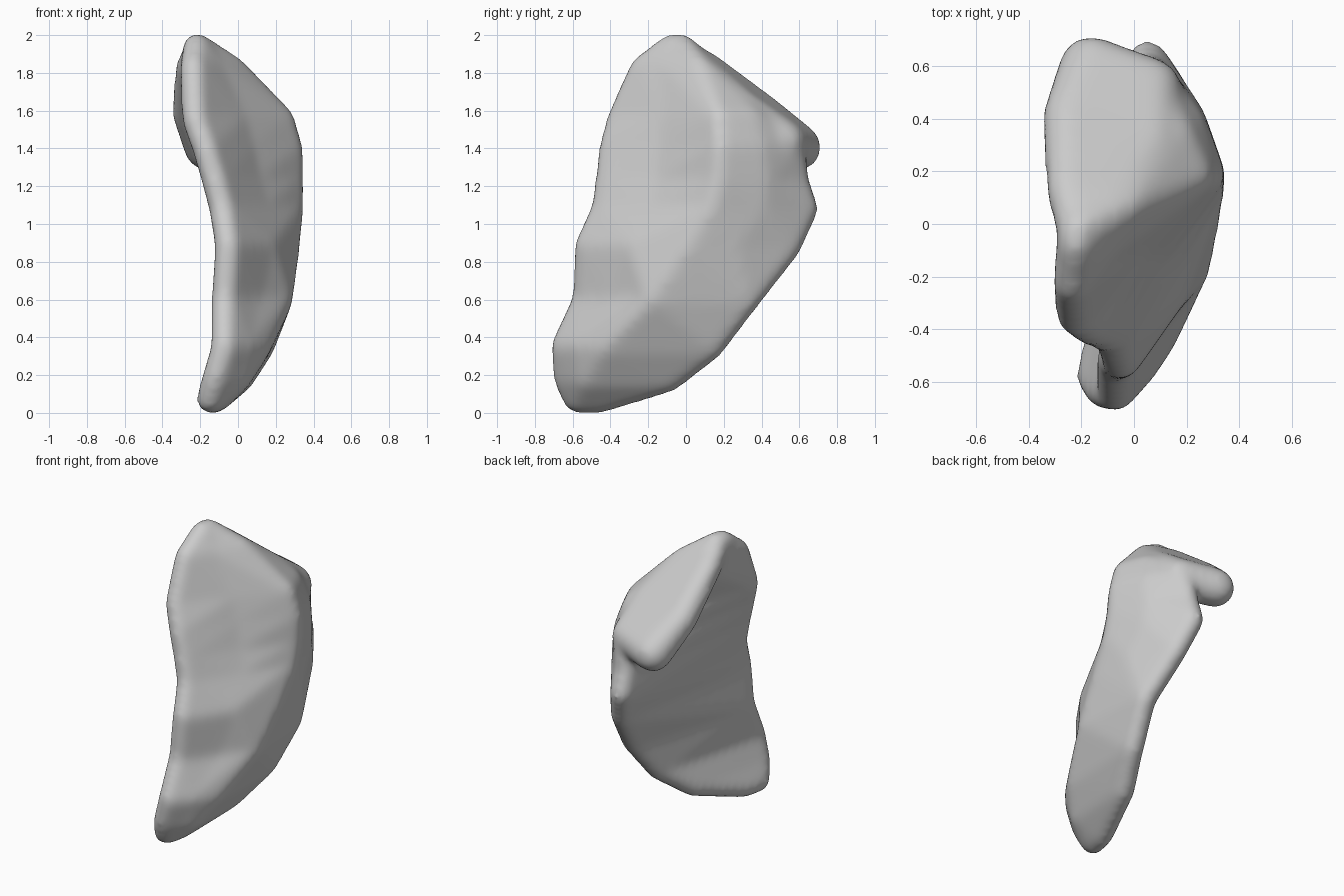
import bpy, bmesh
from mathutils import Vector

cube = bpy.data.objects.get("Cube")
if cube:
    bpy.data.objects.remove(cube)

grey = bpy.data.materials.new("light grey")
grey.use_nodes = True
colour = (0.6, 0.6, 0.6, 1)
grey.diffuse_color = colour
grey.node_tree.nodes["Principled BSDF"].inputs["Base Color"].default_value = colour

# Unit ball used to round every corner
ball = bmesh.new()
bmesh.ops.create_icosphere(ball, subdivisions=3, radius=1)
unit = [v.co.copy() for v in ball.verts]
ball.free()


def add_hull(bm, balls):
    """Add the convex skin around a set of (centre, radius) balls."""
    part = bmesh.new()
    for centre, radius in balls:
        for p in unit:
            part.verts.new(Vector(centre) + p * radius)
    bmesh.ops.convex_hull(part, input=part.verts[:])
    loose = [v for v in part.verts if not v.link_faces]
    bmesh.ops.delete(part, geom=loose, context='VERTS')
    mesh = bpy.data.meshes.new("hull")
    part.to_mesh(mesh)
    part.free()
    bm.from_mesh(mesh)
    bpy.data.meshes.remove(mesh)


# Wedge body: height, dent of the broad face, then thin front edge,
# outer bulge, back edge and an optional shoulder between the last two
levels = [
    (1.935, 0, (-.22, -.08), (-.21, -.02), (-.22, -.03)),
    (1.82, 0, (-.235, -.23), (-.03, .07), (-.2, .1)),
    (1.55, .02, (-.225, -.35), (.23, .18), (.06, .42), (.16, .34)),
    (1.4, .03, (-.17, -.39), (.272, .19), (.07, .56), (.2, .38)),
    (1.23, .02, (-.12, -.41), (.277, .18), (.05, .58), (.2, .4)),
    (1.08, 0, (-.08, -.43), (.275, .14), (.05, .63), (.2, .39)),
    (.88, -.03, (-.05, -.52), (.256, .02), (.11, .54), (.23, .25)),
    (.6, .01, (-.07, -.53), (.218, -.17), (.18, .32)),
    (.35, -.01, (-.07, -.645), (.1, -.42), (.12, .13)),
    (.18, 0, (-.12, -.63), (-.01, -.52), (.01, -.09)),
    (.07, 0, (-.15, -.58), (-.14, -.57), (-.12, -.45)),
]
front_rings, back_rings = [], []
for z, dent, *corners in levels:
    edge, bulge, *rear = [Vector((x, y, z)) for x, y in corners]
    inward = Vector((0, 0, 1)).cross(bulge - edge).normalized()
    middle = (edge + bulge) / 2 + inward * dent
    front_rings.append([(p, .073) for p in (edge, middle, rear[0])])
    back_rings.append([(p, .073) for p in (middle, bulge, *rear)])
bm = bmesh.new()
for rings in (front_rings, back_rings):
    for upper, lower in zip(rings, rings[1:]):
        add_hull(bm, upper + lower)

# Overhanging ledge: outer lip and root on the body
ledge = [
    (((-.22, -.04, 1.925), .07), ((-.2, -.04, 1.925), .07)),
    (((-.25, .12, 1.82), .085), ((-.08, .08, 1.82), .08)),
    (((-.25, .41, 1.585), .1), ((.07, .3, 1.62), .085)),
    (((-.165, .595, 1.405), .123), ((.06, .51, 1.43), .125)),
]
for first, second in zip(ledge, ledge[1:]):
    add_hull(bm, first + second)

mesh = bpy.data.meshes.new("ridged_blade")
bm.to_mesh(mesh)
bm.free()
mesh.materials.append(grey)
blade = bpy.data.objects.new("ridged_blade", mesh)
bpy.context.collection.objects.link(blade)

# Fuse the pieces into one soft skin
remesh = blade.modifiers.new("fuse", 'REMESH')
remesh.mode = 'VOXEL'
remesh.voxel_size = .02
remesh.use_smooth_shade = True
smooth = blade.modifiers.new("soften", 'SMOOTH')
smooth.factor = .5
smooth.iterations = 24
